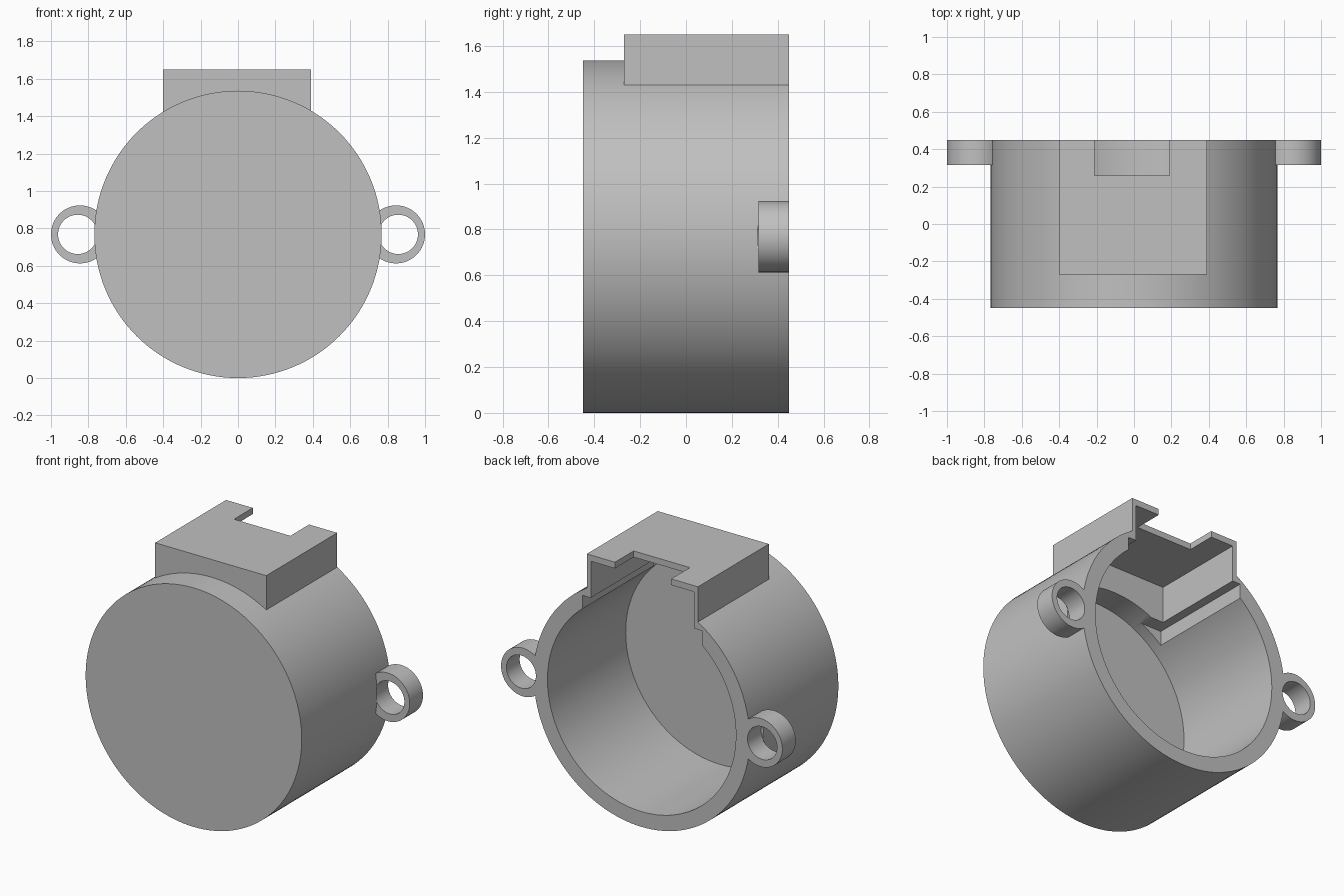
import bpy
import bmesh
import math
from mathutils import Matrix, Vector

if "Cube" in bpy.data.objects:
    bpy.data.objects.remove(bpy.data.objects["Cube"], do_unlink=True)

BACK = 0.45       # open rear plane
OVER = 0.6        # overshoot, trimmed flush at the rear plane
AXIS_Z = 0.768    # drum axis height

grey = bpy.data.materials.new("plain_grey")
grey.use_nodes = True
colour = (0.53, 0.53, 0.53, 1)
grey.diffuse_color = colour
grey.node_tree.nodes["Principled BSDF"].inputs["Base Color"].default_value = colour


def finish(name, bm):
    mesh = bpy.data.meshes.new(name)
    bmesh.ops.recalc_face_normals(bm, faces=bm.faces)
    bm.to_mesh(mesh)
    bm.free()
    mesh.materials.append(grey)
    obj = bpy.data.objects.new(name, mesh)
    bpy.context.collection.objects.link(obj)
    return obj


def box(name, low, high):
    low, high = Vector(low), Vector(high)
    bm = bmesh.new()
    bmesh.ops.create_cube(bm, size=1, matrix=Matrix.Translation((low + high) / 2)
                          @ Matrix.Diagonal((high - low).to_4d()))
    return finish(name, bm)


def rod(name, x, radius, y0, y1, segments):
    """Cylinder along y at the drum axis height."""
    bm = bmesh.new()
    place = Matrix.Translation((x, (y0 + y1) / 2, AXIS_Z)) @ Matrix.Rotation(math.pi / 2, 4, "X")
    bmesh.ops.create_cone(bm, cap_ends=True, segments=segments, radius1=radius,
                          radius2=radius, depth=y1 - y0, matrix=place)
    return finish(name, bm)


def combine(target, tool, operation):
    bpy.context.view_layer.objects.active = target
    mod = target.modifiers.new(tool.name, "BOOLEAN")
    mod.operation = operation
    mod.solver = "EXACT"
    mod.object = tool
    bpy.ops.object.modifier_apply(modifier=mod.name)
    bpy.data.objects.remove(tool, do_unlink=True)


# Solid outer body: drum, connector box and two mounting ears
housing = rod("round_housing", 0, 0.768, -BACK, OVER, 128)
combine(housing, box("connector_box", (-0.4, -0.27, 1.3), (0.39, OVER, 1.65)), "UNION")
for side in (-1, 1):
    combine(housing, rod("mounting_ear", side * 0.845, 0.155, 0.315, OVER, 64), "UNION")

# Trim the rear flush
combine(housing, box("rear_trim", (-2, BACK, -1), (2, 1, 3)), "DIFFERENCE")

# Hollow drum, box interior, wider slot below it, and roof notch
cutters = [
    rod("drum_cavity", 0, 0.67, -0.345, OVER, 128),
    box("box_cavity", (-0.372, -0.18, 1.15), (0.362, OVER, 1.61)),
    box("side_slot", (-0.43, -0.27, 1.1), (0.42, OVER, 1.375)),
    box("roof_notch", (-0.21, 0.26, 1.55), (0.19, OVER, 1.8)),
]
# Ear screw holes
for side in (-1, 1):
    cutters.append(rod("screw_hole", side * 0.857, 0.105, 0.312, OVER, 64))
for cutter in cutters:
    combine(housing, cutter, "DIFFERENCE")

# Smooth curved walls, crisp edges
bpy.ops.object.select_all(action="DESELECT")
housing.select_set(True)
bpy.context.view_layer.objects.active = housing
bpy.ops.object.shade_smooth_by_angle(angle=math.radians(25))
